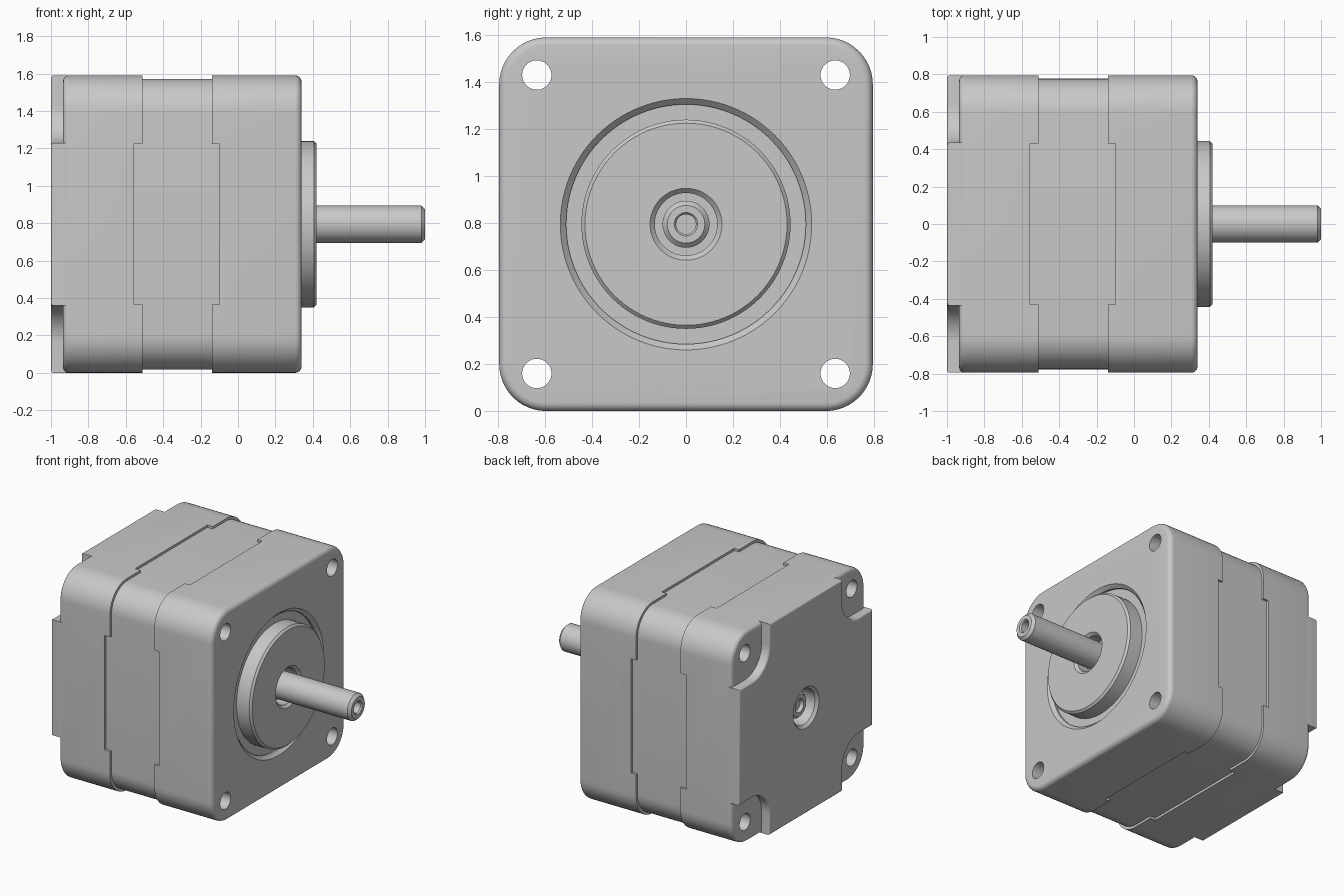
import bpy, bmesh, math

if "Cube" in bpy.data.objects:
    bpy.data.objects.remove(bpy.data.objects["Cube"])

H = 0.795          # half width of the square body, also the axis height
HOLE = 0.635       # screw hole offset from the axis
NECK = 0.435       # half width of the notches and of the rear plate arms

grey = bpy.data.materials.new("metal grey")
grey.diffuse_color = (0.58, 0.58, 0.58, 1)
grey.use_nodes = True
grey.node_tree.nodes["Principled BSDF"].inputs["Base Color"].default_value = grey.diffuse_color


def loft(name, rings, closed_ends=True):
    """Skin a list of equally long point rings, ordered along x."""
    bm = bmesh.new()
    loops = [[bm.verts.new(p) for p in ring] for ring in rings]
    n = len(loops[0])
    for a, b in zip(loops, loops[1:]):
        for i in range(n):
            j = (i + 1) % n
            bm.faces.new((a[i], a[j], b[j], b[i]))
    if closed_ends:
        bm.faces.new(loops[0])
        bm.faces.new(loops[-1])
    bmesh.ops.remove_doubles(bm, verts=bm.verts, dist=1e-5)
    bmesh.ops.recalc_face_normals(bm, faces=bm.faces)
    me = bpy.data.meshes.new(name)
    bm.to_mesh(me)
    bm.free()
    me.materials.append(grey)
    ob = bpy.data.objects.new(name, me)
    ob.location.z = H
    bpy.context.collection.objects.link(ob)
    return ob


def turn4(x, quadrant):
    """Repeat a quarter outline around the x axis."""
    pts = []
    for k in range(4):
        c, s = (1, 0, -1, 0)[k], (0, 1, 0, -1)[k]
        pts += [(x, y * c - z * s, y * s + z * c) for y, z in quadrant]
    return pts


def rounded_square(x, half, radius, seg=12):
    c = half - radius
    return turn4(x, [(c + radius * math.cos(math.pi / 2 * i / seg),
                      c + radius * math.sin(math.pi / 2 * i / seg)) for i in range(seg + 1)])


def plate_outline(x, d, seg=12):
    """Square with a rounded recess at each corner, inset by d."""
    r, n = HOLE - NECK + d, NECK - d
    arc = [(HOLE - r * math.sin(math.pi / 2 * i / seg),
            HOLE - r * math.cos(math.pi / 2 * i / seg)) for i in range(seg + 1)]
    return turn4(x, [(H - d, n)] + arc + [(n, H - d)])


def lathe(name, profile, seg=64, y=0, z=0):
    """Revolve (x, radius) points about an axis along x."""
    rings = [[(x, y + r * math.cos(2 * math.pi * i / seg), z + r * math.sin(2 * math.pi * i / seg))
              for i in range(seg)] for x, r in profile]
    return loft(name, rings, False)


def box(name, x0, x1, hy, hz):
    return loft(name, [[(x, -hy, -hz), (x, hy, -hz), (x, hy, hz), (x, -hy, hz)] for x in (x0, x1)])


def rounding(x_end, x_dir, r, steps=6):
    """(x, inset) pairs of a rounded edge, running from the side to the end face."""
    return [(x_end - x_dir * r * (1 - math.sin(math.pi / 2 * i / steps)),
             r * (1 - math.cos(math.pi / 2 * i / steps))) for i in range(steps + 1)]


def cut(ob, cutters):
    for c in cutters:
        c.hide_render = True
        m = ob.modifiers.new("cut", 'BOOLEAN')
        m.operation, m.solver, m.object = 'DIFFERENCE', 'EXACT', c
        bpy.context.view_layer.objects.active = ob
        bpy.ops.object.modifier_apply(modifier=m.name)


# Body: laminated middle block between two end caps
stator = loft("stator", [rounded_square(x, H - 0.018, 0.19) for x in (-0.555, -0.10)])
front_cap = loft("front_cap", [rounded_square(-0.14, H, 0.2)] +
                 [rounded_square(x, H - d, 0.2 - d) for x, d in rounding(0.34, 1, 0.035)])
rear_cap = loft("rear_cap", [rounded_square(-0.51, H, 0.2)] +
                [rounded_square(x, H - d, 0.2 - d) for x, d in rounding(-0.935, -1, 0.03)])
rear_plate = loft("rear_plate", [plate_outline(-0.905, 0)] +
                  [plate_outline(x, d) for x, d in rounding(-1.0, -1, 0.015, 4)])

# Cutters: screw holes, rim notches, front recess, rear bore
holes = [lathe("hole_cutter", [(-1.2, 0), (-1.2, 0.0625), (0.6, 0.0625), (0.6, 0)], 32, a * HOLE, b * HOLE)
         for a in (-1, 1) for b in (-1, 1)]
front_notch = [box("notch_cutter", -0.3, -0.10, hy, hz) for hy, hz in ((NECK - 0.005, 1), (1, NECK - 0.005))]
rear_notch = [box("notch_cutter", -0.555, -0.3, hy, hz) for hy, hz in ((NECK - 0.005, 1), (1, NECK - 0.005))]
recess = lathe("recess_cutter", [(0.30, 0), (0.30, 0.51), (0.315, 0.51), (0.34, 0.535), (0.5, 0.535), (0.5, 0)], 96)
bore = lathe("bore_cutter", [(-0.87, 0), (-0.87, 0.133), (-0.98, 0.133), (-1.0, 0.153), (-1.1, 0.153), (-1.1, 0)])

cut(stator, holes)
cut(front_cap, front_notch + holes + [recess])
cut(rear_cap, rear_notch + holes + [bore])
cut(rear_plate, [bore])
for c in holes + front_notch + rear_notch + [recess, bore]:
    bpy.data.objects.remove(c)

# Pilot boss with a chamfered rim and a central bore
boss = lathe("pilot_boss", [(0.28, 0), (0.28, 0.445), (0.405, 0.445), (0.42, 0.43), (0.42, 0.153),
                            (0.40, 0.133), (0.31, 0.133), (0.31, 0)], 96)

# Shaft with chamfered, centre-drilled ends
shaft = lathe("shaft", [(-0.92, 0), (-0.92, 0.042), (-0.945, 0.05), (-0.945, 0.08), (-0.93, 0.095),
                        (-0.8, 0.095), (-0.8, 0.10), (0.98, 0.10), (1.0, 0.08), (1.0, 0.05),
                        (0.99, 0.042), (0.93, 0.042), (0.93, 0)], 48)

# Smooth the rounded surfaces, keep edges crisp
bpy.ops.object.select_all(action='DESELECT')
for ob in (stator, front_cap, rear_cap, rear_plate, boss, shaft):
    ob.select_set(True)
bpy.context.view_layer.objects.active = stator
bpy.ops.object.shade_smooth_by_angle(angle=math.radians(30))
